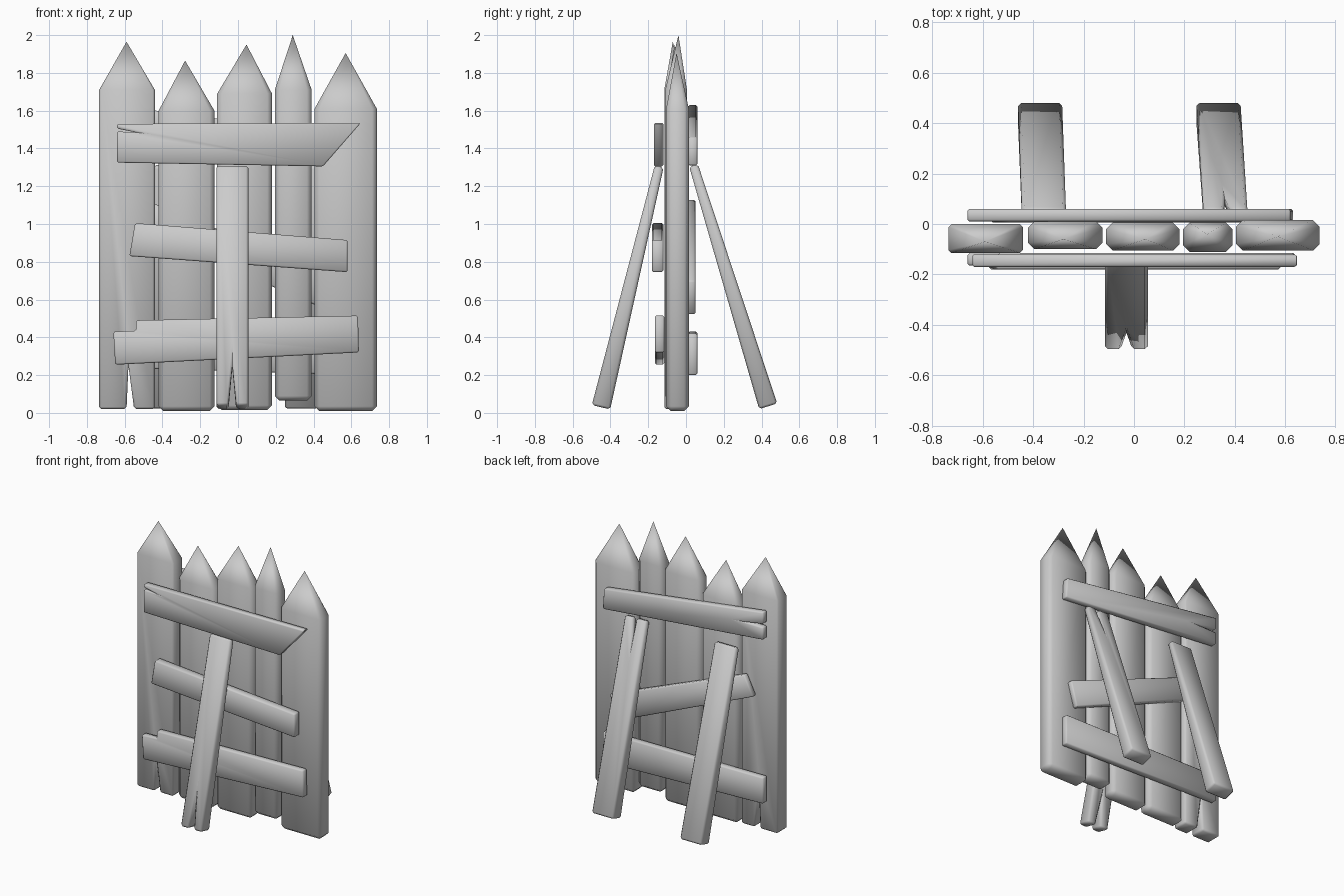
import bpy, bmesh, math
from mathutils import Vector

if "Cube" in bpy.data.objects:
    bpy.data.objects.remove(bpy.data.objects["Cube"], do_unlink=True)

wood = bpy.data.materials.new("grey_wood")
wood.use_nodes = True
GREY = (0.6, 0.6, 0.6, 1)
wood.diffuse_color = GREY
wood.node_tree.nodes["Principled BSDF"].inputs["Base Color"].default_value = GREY


def board(name, outline, place, bevel, tip=None):
    """Extrude an outline; place(u, v, side) gives the 3D point, side is -1 or 1."""
    bm = bmesh.new()
    front = [bm.verts.new(place(u, v, -1)) for u, v in outline]
    back = [bm.verts.new(place(u, v, 1)) for u, v in outline]
    bm.faces.new(front)
    bm.faces.new(back[::-1])
    n = len(outline)
    for i in range(n):
        j = (i + 1) % n
        bm.faces.new((front[j], front[i], back[i], back[j]))
    bmesh.ops.recalc_face_normals(bm, faces=bm.faces[:])
    edges = bm.edges[:]
    if tip:  # keep the shoulder edges crisp under the point
        top = max(v for u, v in outline) - 0.15
        edges = [e for e in edges if min(v.co.z for v in e.verts) < top]
    bmesh.ops.bevel(bm, geom=edges, offset=bevel, segments=1, profile=0.5,
                    affect='EDGES', clamp_overlap=True)
    if tip:
        bm.normal_update()
        face = max(bm.faces, key=lambda f: f.calc_center_median().z if f.normal.z > 0.5 else -1)
        res = bmesh.ops.poke(bm, faces=[face])
        res["verts"][0].co = Vector(tip)
    bmesh.ops.recalc_face_normals(bm, faces=bm.faces[:])
    mesh = bpy.data.meshes.new(name)
    bm.to_mesh(mesh)
    bm.free()
    obj = bpy.data.objects.new(name, mesh)
    bpy.context.collection.objects.link(obj)
    mesh.materials.append(wood)
    bpy.ops.object.select_all(action='DESELECT')
    obj.select_set(True)
    bpy.context.view_layer.objects.active = obj
    bpy.ops.object.shade_smooth_by_angle(angle=math.radians(48))


def upright(y0, y1):
    """Placement for boards standing in the xz plane."""
    return lambda u, v, s: Vector((u, y0 if s < 0 else y1, v))


# Pointed pickets: left, right, bottom, shoulder, tip x, tip z, tip y, y range
pickets = [
    (-0.735, -0.44, 0.02, 1.71, -0.59, 1.965, -0.07, -0.115, 0.0),
    (-0.42, -0.125, 0.01, 1.60, -0.28, 1.865, -0.06, -0.10, 0.01),
    (-0.11, 0.18, 0.015, 1.69, 0.045, 1.95, -0.06, -0.105, 0.005),
    (0.195, 0.39, 0.065, 1.71, 0.29, 2.0, -0.04, -0.11, 0.005),
    (0.405, 0.735, 0.01, 1.61, 0.57, 1.905, -0.05, -0.105, 0.015),
]
for i, (l, r, b, s, tx, tz, ty, y0, y1) in enumerate(pickets):
    outline = [(l, b), (r, b), (r, s), (l, s)]
    if i == 0:  # split foot
        outline[1:1] = [(-0.59, b), (-0.58, 0.25), (-0.55, b)]
    board(f"picket_{i + 1}", outline, upright(y0, y1), 0.012 if i == 0 else 0.025, (tx, ty, tz))

# Nailed cross rails, front and back
rails = {
    "front_top_rail": ((-0.17, -0.12), [(-0.64, 1.325), (0.45, 1.305), (0.65, 1.535), (-0.64, 1.53),
                                        (-0.64, 1.505), (-0.54, 1.485), (-0.64, 1.49)]),
    "front_middle_rail": ((-0.18, -0.12), [(-0.575, 0.83), (0.58, 0.745), (0.58, 0.915), (-0.545, 1.005)]),
    "front_bottom_rail": ((-0.165, -0.115), [(-0.65, 0.255), (0.64, 0.32), (0.635, 0.515), (-0.54, 0.49),
                                             (-0.54, 0.435), (-0.66, 0.43)]),
    "back_top_rail": ((0.01, 0.06), [(-0.66, 1.43), (0.63, 1.31), (0.62, 1.46), (-0.66, 1.63),
                                     (-0.66, 1.545), (-0.5, 1.52), (-0.66, 1.52)]),
    "back_middle_rail": ((0.005, 0.05), [(-0.57, 0.99), (0.53, 0.52), (0.58, 0.70), (-0.50, 1.13)]),
    "back_bottom_rail": ((0.01, 0.06), [(-0.66, 0.24), (0.63, 0.2), (0.63, 0.42), (-0.66, 0.43)]),
}
for name, (ys, outline) in rails.items():
    board(name, outline, upright(*ys), 0.008)


def leg(name, foot, head, width, foot_cut=(), head_cut=()):
    """Leaning prop, thicker at the foot; the cuts are notches along its length."""
    foot, head = Vector(foot), Vector(head)
    across = Vector((1, 0, 0))
    along = head - foot
    normal = along.cross(across).normalized()
    h = width / 2
    outline = [(-h, 0), *foot_cut, (h, 0), (h, 1), *head_cut, (-h, 1)]

    def place(u, v, s):
        return foot + across * u + along * v + normal * s * (0.05 - 0.026 * v)
    board(name, outline, place, 0.012)


leg("front_leg", (-0.03, -0.45, 0.03), (-0.03, -0.142, 1.305), 0.17,
    foot_cut=[(-0.02, 0), (0, 0.17), (0.02, 0)])
leg("back_leg_right", (-0.372, 0.435, 0.035), (-0.357, 0.04, 1.31), 0.175)
leg("back_leg_left", (0.335, 0.435, 0.035), (0.362, 0.04, 1.31), 0.175,
    head_cut=[(0.02, 1), (0, 0.88), (-0.005, 1)])
